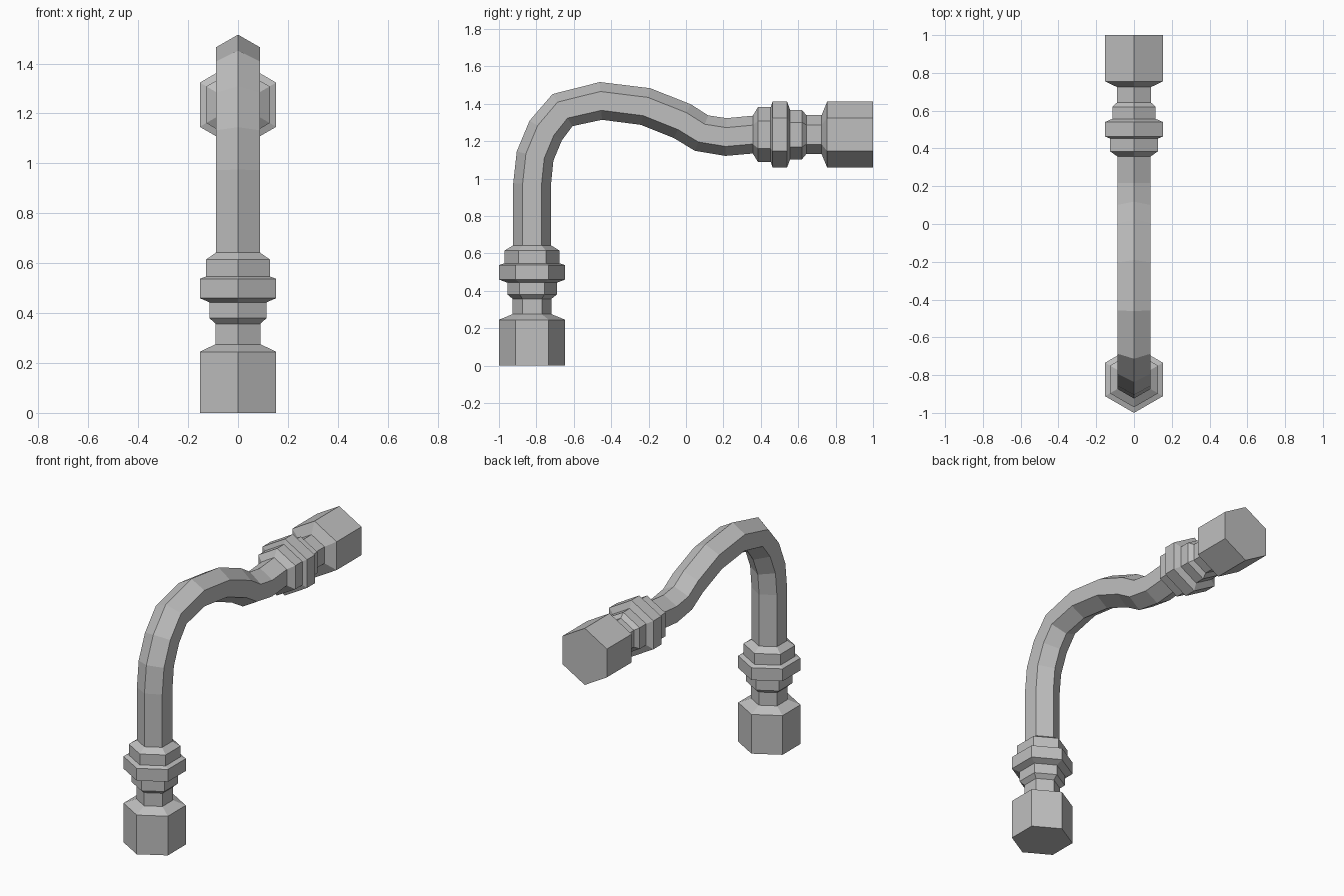
import bpy
import bmesh
from math import sin, cos, pi
from mathutils import Vector

cube = bpy.data.objects.get("Cube")
if cube:
    bpy.data.objects.remove(cube, do_unlink=True)

grey = bpy.data.materials.new("plain_grey")
grey.use_nodes = True
grey.diffuse_color = (0.52, 0.52, 0.52, 1)
grey.node_tree.nodes["Principled BSDF"].inputs["Base Color"].default_value = grey.diffuse_color

SIDES = 6
PIPE_R = 0.101
SIDE = Vector((1, 0, 0))


def sweep(name, stations, cap_start=False):
    """Skin hexagonal rings given as (centre, direction, radius)."""
    bm = bmesh.new()
    rings = []
    for centre, direction, radius in stations:
        up = SIDE.cross(direction.normalized())
        rings.append([bm.verts.new(centre + radius * (cos(a) * up + sin(a) * SIDE))
                      for a in (2 * pi * k / SIDES for k in range(SIDES))])
    for r0, r1 in zip(rings, rings[1:]):
        for k in range(SIDES):
            j = (k + 1) % SIDES
            bm.faces.new((r0[k], r0[j], r1[j], r1[k]))
    if cap_start:
        bm.faces.new(rings[0][::-1])
    # Orient the skin outwards, judged from the first side face
    bm.normal_update()
    bm.faces.ensure_lookup_table()
    face = bm.faces[0]
    if face.normal.dot(face.calc_center_median() - (stations[0][0] + stations[1][0]) / 2) < 0:
        bmesh.ops.reverse_faces(bm, faces=bm.faces[:])
    mesh = bpy.data.meshes.new(name)
    bm.to_mesh(mesh)
    bm.free()
    mesh.materials.append(grey)
    obj = bpy.data.objects.new(name, mesh)
    bpy.context.collection.objects.link(obj)
    return obj


# Fitting profile: distance from the open end, corner radius
fitting = [(0, 0.177), (0.245, 0.177), (0.275, 0.104), (0.357, 0.104),
           (0.38, 0.132), (0.443, 0.132), (0.46, 0.177), (0.537, 0.177),
           (0.547, 0.147), (0.615, 0.147), (0.643, PIPE_R)]

ends = {"lower_fitting": (Vector((0, -0.823, 0)), Vector((0, 0, 1))),
        "upper_fitting": (Vector((0, 1, 1.235)), Vector((0, -1, 0)))}
for name, (origin, axis) in ends.items():
    sweep(name, [(origin + axis * d, axis, r) for d, r in fitting], cap_start=True)

# Bent pipe between the fittings, as (y, z) centres
path = [Vector((0, y, z)) for y, z in (
    (-0.823, 0.643), (-0.823, 0.97), (-0.807, 1.12), (-0.75, 1.257),
    (-0.66, 1.366), (-0.455, 1.415), (-0.216, 1.385), (-0.02, 1.307),
    (0.083, 1.243), (0.214, 1.222), (0.357, 1.235))]
stations = []
for i, p in enumerate(path):
    if i == 0:
        direction = Vector((0, 0, 1))
    elif i == len(path) - 1:
        direction = Vector((0, 1, 0))
    else:
        direction = (p - path[i - 1]).normalized() + (path[i + 1] - p).normalized()
    stations.append((p, direction, PIPE_R))
sweep("bent_pipe", stations)
